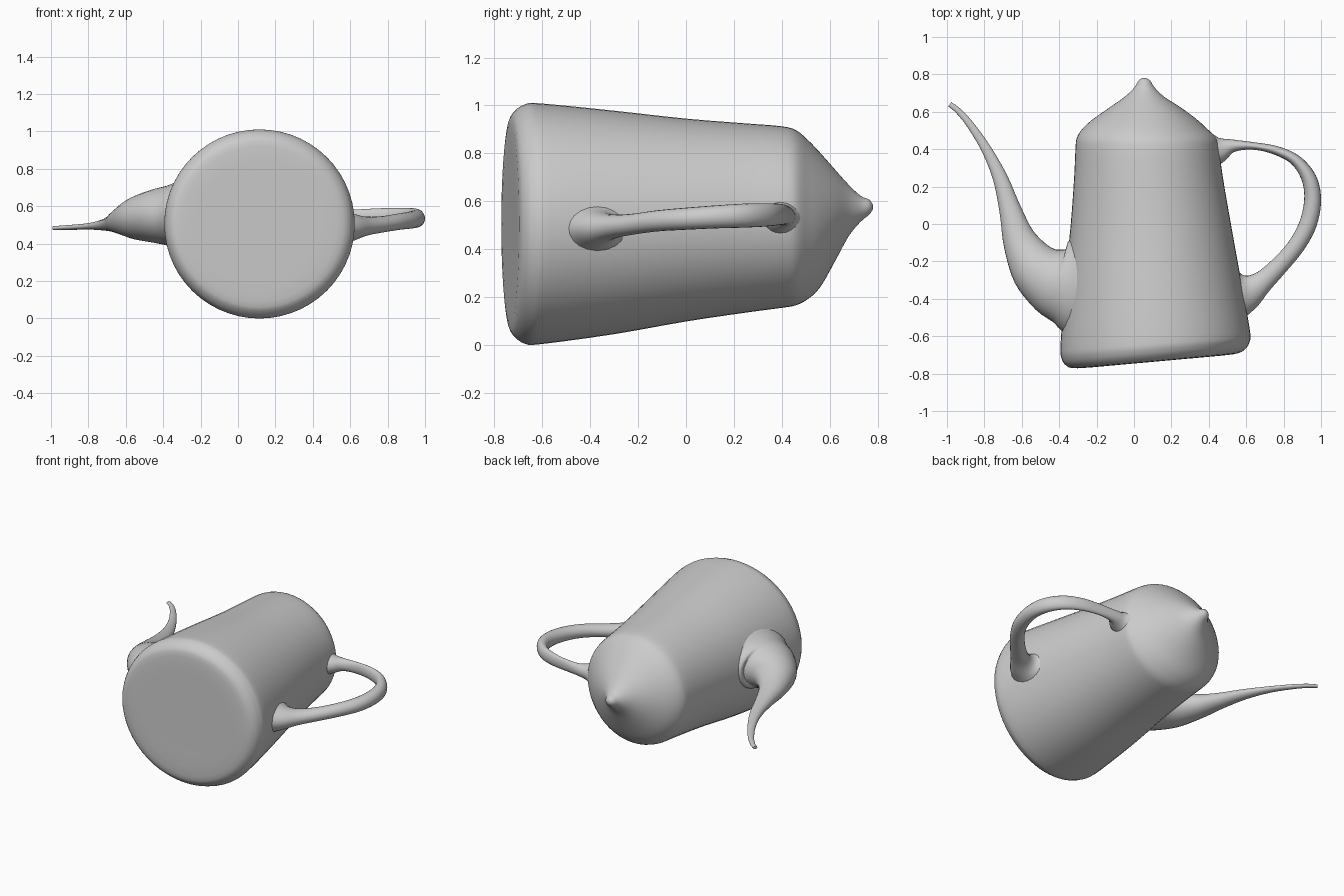
import bpy, bmesh, math
from mathutils import Vector

cube = bpy.data.objects.get("Cube")
if cube:
    bpy.data.objects.remove(cube)

# One plain grey for the whole pot
grey = bpy.data.materials.new("plain grey")
grey.use_nodes = True
GREY = (0.6, 0.6, 0.6, 1)
grey.diffuse_color = GREY
grey.node_tree.nodes["Principled BSDF"].inputs["Base Color"].default_value = GREY


def smooth_rows(rows, steps):
    """Catmull-Rom interpolation through rows of numbers."""
    out = []
    for i in range(len(rows) - 1):
        a, b = rows[max(i - 1, 0)], rows[i]
        c, d = rows[i + 1], rows[min(i + 2, len(rows) - 1)]
        for s in range(steps):
            t = s / steps
            out.append([0.5 * (2 * q + (r - p) * t + (2 * p - 5 * q + 4 * r - w) * t * t
                               + (3 * q - p - 3 * r + w) * t ** 3)
                        for p, q, r, w in zip(a, b, c, d)])
    return out + [list(rows[-1])]


def loft(name, rings, sides, angle=50):
    """Skin elliptical rings, each given as centre, u half axis, v half axis."""
    bm = bmesh.new()
    loops = []
    for centre, u, v in rings:
        loops.append([bm.verts.new(centre + u * math.cos(k * math.tau / sides)
                                   + v * math.sin(k * math.tau / sides))
                      for k in range(sides)])
    for a, b in zip(loops, loops[1:]):
        for k in range(sides):
            n = (k + 1) % sides
            bm.faces.new((a[k], a[n], b[n], b[k]))
    bm.faces.new(loops[0])
    bm.faces.new(loops[-1])
    bmesh.ops.recalc_face_normals(bm, faces=bm.faces)
    mesh = bpy.data.meshes.new(name)
    bm.to_mesh(mesh)
    bm.free()
    mesh.materials.append(grey)
    obj = bpy.data.objects.new(name, mesh)
    bpy.context.collection.objects.link(obj)
    bpy.ops.object.select_all(action="DESELECT")
    obj.select_set(True)
    bpy.context.view_layer.objects.active = obj
    bpy.ops.object.shade_smooth_by_angle(angle=math.radians(angle))
    return obj


def tube(name, rows, sides=20):
    """Bent tube; rows hold x, y, z, in-plane half width, z half width."""
    rows = smooth_rows(rows, 5)
    pts = [Vector(r[:3]) for r in rows]
    rings = []
    for i, r in enumerate(rows):
        t = pts[min(i + 1, len(pts) - 1)] - pts[max(i - 1, 0)]
        side = Vector((-t.y, t.x, 0)).normalized()
        rings.append((pts[i], side * r[3], Vector((0, 0, r[4]))))
    return loft(name, rings, sides)


# Body with slanted base, shoulder and pointed lid: y, x min, x max, z min, z max, tilt
body_rows = [
    (-0.735, -0.10, 0.33, 0.29, 0.72, 0.09),
    (-0.734, -0.30, 0.53, 0.09, 0.92, 0.09),
    (-0.715, -0.362, 0.592, 0.035, 0.975, 0.09),
    (-0.670, -0.39, 0.618, 0.004, 1.006, 0.08),
    (-0.600, -0.392, 0.62, 0.004, 1.008, 0.06),
    (-0.300, -0.368, 0.572, 0.045, 0.978, 0.0),
    (0.000, -0.338, 0.518, 0.098, 0.945, 0.0),
    (0.250, -0.320, 0.475, 0.135, 0.925, 0.0),
    (0.400, -0.313, 0.455, 0.155, 0.913, 0.0),
    (0.460, -0.306, 0.440, 0.166, 0.896, 0.0),
    (0.510, -0.275, 0.390, 0.192, 0.855, 0.0),
    (0.560, -0.220, 0.335, 0.240, 0.803, 0.0),
    (0.620, -0.135, 0.255, 0.345, 0.735, 0.0),
    (0.680, -0.050, 0.162, 0.455, 0.668, 0.0),
    (0.730, 0.002, 0.110, 0.515, 0.622, 0.0),
    (0.765, 0.022, 0.088, 0.544, 0.607, 0.0),
    (0.780, 0.044, 0.066, 0.566, 0.586, 0.0),
]
rings = []
for y, x0, x1, z0, z1, tilt in smooth_rows(body_rows, 3):
    rx = (x1 - x0) / 2
    rings.append((Vector(((x0 + x1) / 2, y, (z0 + z1) / 2)),
                  Vector((rx, rx * tilt, 0)), Vector((0, 0, (z1 - z0) / 2))))
loft("body", rings, 56)

# Curved spout, flaring where it meets the body
tube("spout", [
    (-0.985, 0.640, 0.483, 0.014, 0.010),
    (-0.940, 0.605, 0.485, 0.016, 0.012),
    (-0.875, 0.530, 0.488, 0.020, 0.014),
    (-0.790, 0.400, 0.493, 0.027, 0.018),
    (-0.715, 0.245, 0.500, 0.040, 0.030),
    (-0.660, 0.070, 0.510, 0.060, 0.048),
    (-0.610, -0.090, 0.522, 0.092, 0.075),
    (-0.530, -0.225, 0.538, 0.140, 0.118),
    (-0.440, -0.295, 0.548, 0.185, 0.145),
    (-0.365, -0.315, 0.550, 0.240, 0.165),
    (-0.300, -0.325, 0.550, 0.290, 0.200),
], 28)

# Looped handle, flaring at both joints
tube("handle", [
    (0.400, 0.390, 0.530, 0.110, 0.090),
    (0.460, 0.398, 0.532, 0.070, 0.060),
    (0.530, 0.418, 0.538, 0.034, 0.042),
    (0.640, 0.417, 0.543, 0.020, 0.040),
    (0.760, 0.393, 0.545, 0.024, 0.044),
    (0.865, 0.340, 0.543, 0.030, 0.048),
    (0.935, 0.245, 0.540, 0.040, 0.050),
    (0.955, 0.130, 0.535, 0.045, 0.048),
    (0.930, 0.000, 0.527, 0.047, 0.046),
    (0.865, -0.120, 0.518, 0.046, 0.044),
    (0.770, -0.230, 0.503, 0.049, 0.044),
    (0.680, -0.315, 0.493, 0.062, 0.052),
    (0.610, -0.360, 0.488, 0.100, 0.075),
    (0.540, -0.375, 0.488, 0.160, 0.110),
], 20)
